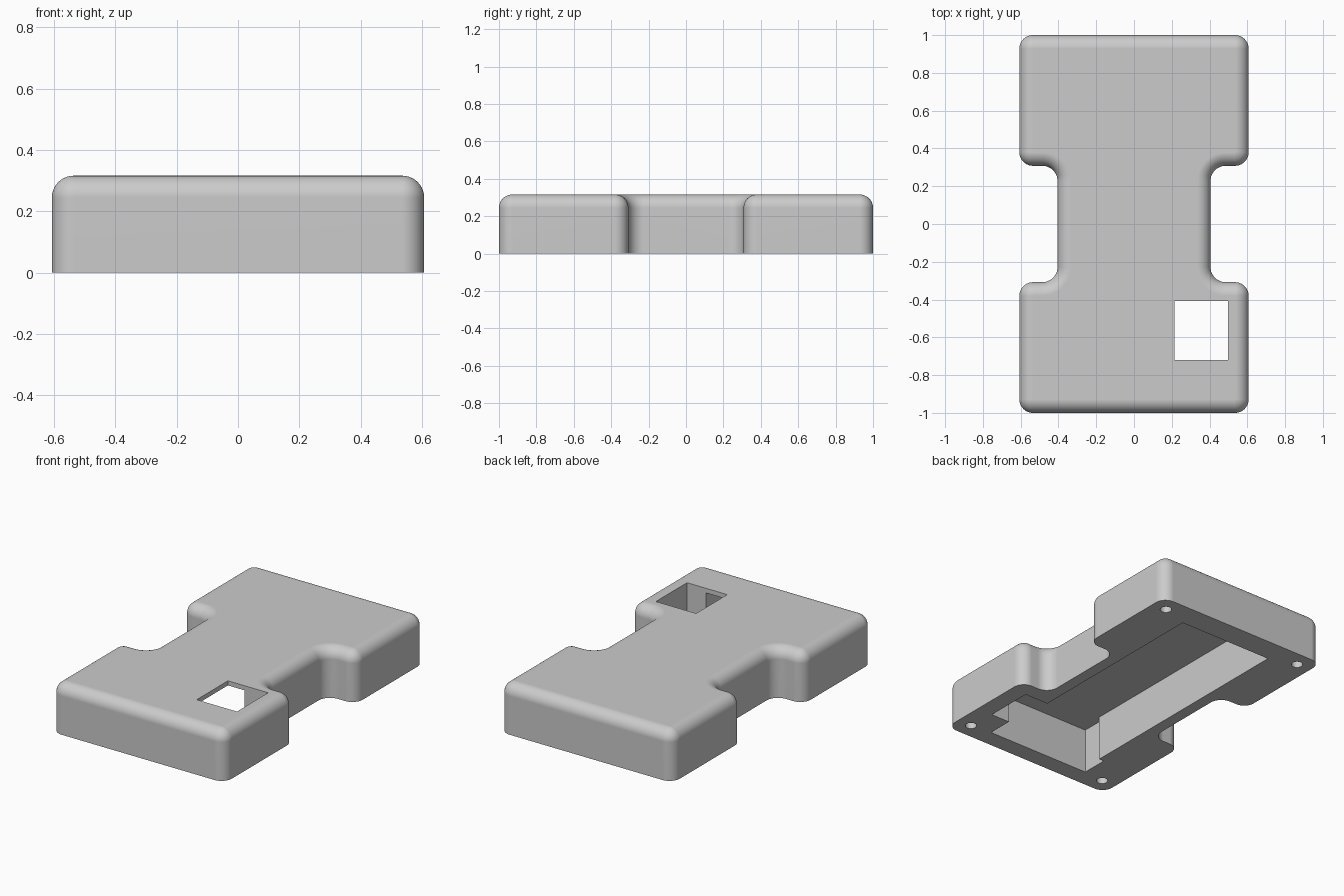
import bpy, bmesh, math

cube = bpy.data.objects.get("Cube")
if cube:
    bpy.data.objects.remove(cube, do_unlink=True)

HALF_X, HALF_Y, HEIGHT = 0.607, 1.0, 0.316
WAIST_X, WAIST_Y = 0.405, 0.308
OUTER_R, INNER_R, TOP_R = 0.072, 0.08, 0.071
CEILING = 0.287
STEPS = 10

grey = bpy.data.materials.new("plain_grey")
grey.use_nodes = True
grey.diffuse_color = (0.6, 0.6, 0.6, 1)
grey.node_tree.nodes["Principled BSDF"].inputs["Base Color"].default_value = grey.diffuse_color


def outline(inset):
    """Rounded H outline, counter-clockwise, moved inward by inset."""
    def arc(cx, cy, r, start, sweep):
        return [(cx + r * math.cos(math.radians(start + sweep * i / STEPS)),
                 cy + r * math.sin(math.radians(start + sweep * i / STEPS)))
                for i in range(STEPS + 1)]
    ro, ri = OUTER_R - inset, INNER_R + inset
    # upper right quarter: inner corner, lower head corner, upper head corner
    quarter = arc(WAIST_X + INNER_R, WAIST_Y - INNER_R, ri, 180, -90)
    quarter += arc(HALF_X - OUTER_R, WAIST_Y + OUTER_R, ro, -90, 90)
    quarter += arc(HALF_X - OUTER_R, HALF_Y - OUTER_R, ro, 0, 90)
    half = quarter + [(-x, y) for x, y in reversed(quarter)]
    return half + [(-x, -y) for x, y in half]


def finish(bm, name):
    bmesh.ops.recalc_face_normals(bm, faces=bm.faces)
    mesh = bpy.data.meshes.new(name)
    bm.to_mesh(mesh)
    bm.free()
    mesh.materials.append(grey)
    obj = bpy.data.objects.new(name, mesh)
    bpy.context.collection.objects.link(obj)
    return obj


def loft(name, rings):
    """Closed solid through a stack of (points, z) rings."""
    bm = bmesh.new()
    loops = [[bm.verts.new((x, y, z)) for x, y in pts] for pts, z in rings]
    for low, high in zip(loops, loops[1:]):
        for i in range(len(low)):
            j = (i + 1) % len(low)
            bm.faces.new((low[i], low[j], high[j], high[i]))
    bm.faces.new(loops[0])
    bm.faces.new(loops[-1])
    return finish(bm, name)


def prism(name, pts, top):
    return loft(name, [(pts, -0.1), (pts, top)])


# shell with a rounded top edge
rings = [(outline(0), 0)]
for i in range(STEPS + 1):
    a = math.pi / 2 * i / STEPS
    rings.append((outline(TOP_R * (1 - math.cos(a))),
                  HEIGHT - TOP_R + TOP_R * math.sin(a)))
shell = loft("case_shell", rings)

# underside pocket: wide front end, narrow body
pocket = [(-0.365, -0.885), (0.365, -0.885), (0.365, -0.72), (0.33, -0.72),
          (0.33, 0.843), (-0.33, 0.843), (-0.33, -0.715), (-0.365, -0.715)]
cutters = [prism("pocket_cutter", pocket, CEILING)]

# square window through the top
window = [(0.215, -0.72), (0.497, -0.72), (0.497, -0.408), (0.215, -0.408)]
cutters.append(prism("window_cutter", window, 0.5))

# blind screw holes in the corners
for sx in (-1, 1):
    for sy in (-1, 1):
        circle = [(sx * 0.508 + 0.034 * math.cos(math.tau * i / 24),
                   sy * 0.9 + 0.034 * math.sin(math.tau * i / 24)) for i in range(24)]
        cutters.append(prism("screw_hole_cutter", circle, 0.2))

bpy.context.view_layer.objects.active = shell
for cutter in cutters:
    mod = shell.modifiers.new("cut", 'BOOLEAN')
    mod.operation = 'DIFFERENCE'
    mod.solver = 'EXACT'
    mod.object = cutter
    bpy.ops.object.modifier_apply(modifier=mod.name)
    bpy.data.objects.remove(cutter, do_unlink=True)

# smooth fillets, crisp cuts
for obj in bpy.context.selected_objects:
    obj.select_set(False)
shell.select_set(True)
bpy.ops.object.shade_smooth_by_angle(angle=math.radians(30))
weighted = shell.modifiers.new("flat_face_normals", 'WEIGHTED_NORMAL')
weighted.keep_sharp = True
